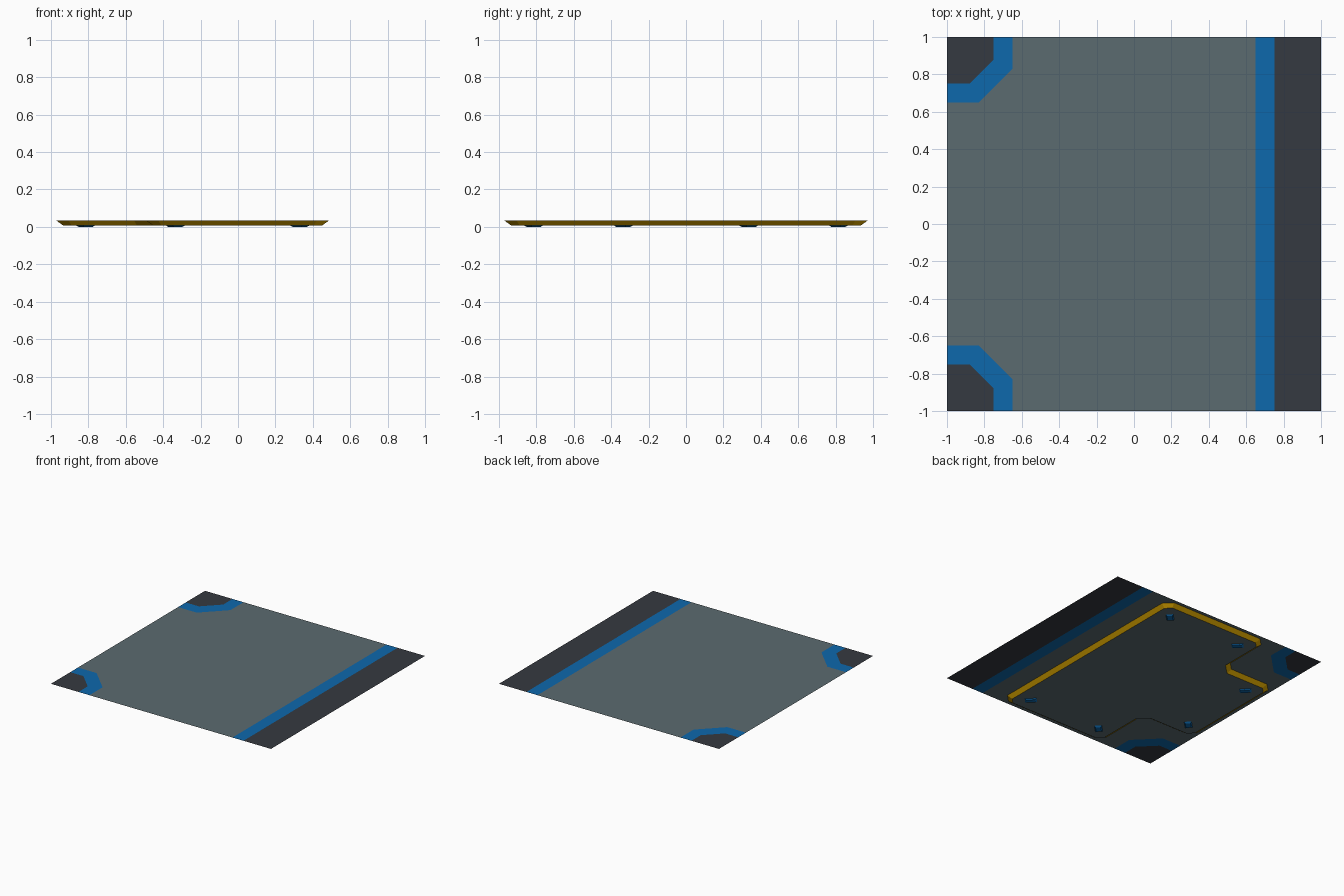
import bpy
from mathutils import Vector, Matrix

if "Cube" in bpy.data.objects:
    bpy.data.objects.remove(bpy.data.objects["Cube"])

TOP, BASE = 0.033, 0.008   # floor sheet height, underside height


def material(name, rgb):
    m = bpy.data.materials.new(name)
    m.diffuse_color = (*rgb, 1)
    m.use_nodes = True
    m.node_tree.nodes["Principled BSDF"].inputs["Base Color"].default_value = m.diffuse_color
    return m


grey = material("slate grey", (0.105, 0.147, 0.162))
dark = material("charcoal", (0.036, 0.041, 0.052))
blue = material("blue", (0.004, 0.138, 0.413))
gold = material("gold", (0.745, 0.40, 0.0))


def make(name, verts, faces, mats):
    me = bpy.data.meshes.new(name)
    me.from_pydata([tuple(v) for v in verts], [], faces)
    for m in mats:
        me.materials.append(m)
    ob = bpy.data.objects.new(name, me)
    bpy.context.collection.objects.link(ob)
    return ob


def plate(name, pts, mat):
    """Flat polygon at floor height, always facing up."""
    ob = make(name, [(x, y, TOP) for x, y in pts], [range(len(pts))], [mat])
    if ob.data.polygons[0].normal.z < 0:
        ob.data.flip_normals()
    return ob


def mirrored(half):
    """Close a half outline (y > 0) with its reflection in y."""
    return half + [(x, -y) for x, y in reversed(half)]


def inset(pts, d):
    """Mitred inward offset of a counter-clockwise outline."""
    out, n = [], len(pts)
    for i in range(n):
        a, b, c = (Vector(pts[(i + k) % n]) for k in (-1, 0, 1))
        e, f = (b - a).normalized(), (c - b).normalized()
        n1, n2 = Vector((-e.y, e.x)), Vector((-f.y, f.x))
        out.append(b + (n1 + n2) * d / (1 + n1.dot(n2)))
    return out


# Floor: main panel
edge = [(-0.65, 1), (-0.65, 0.83), (-0.83, 0.65), (-1, 0.65)]
inner = [(-0.75, 1), (-0.75, 0.88), (-0.88, 0.75), (-1, 0.75)]
plate("floor_panel", mirrored([(0.65, 1)] + edge), grey)

# Floor: right-hand stripe and dark border
plate("side_stripe", mirrored([(0.75, 1), (0.65, 1)]), blue)
plate("side_border", mirrored([(1, 1), (0.75, 1)]), dark)

# Floor: two chamfered corners with blue bands
for side, s in (("back", 1), ("front", -1)):
    plate(side + "_corner_band", [(x, y * s) for x, y in edge + inner[::-1]], blue)
    plate(side + "_corner", [(x, y * s) for x, y in inner + [(-1, 1)]], dark)

# Underbody: notched outline with sloping gold sides and grey underside
outline = mirrored([(0.485, 0.905), (0.42, 0.97), (-0.425, 0.97), (-0.49, 0.905),
                    (-0.49, 0.545), (-0.555, 0.48), (-0.905, 0.48), (-0.97, 0.415)])
n = len(outline)
verts = [(x, y, TOP) for x, y in outline] + [(p.x, p.y, BASE) for p in inset(outline, 0.035)]
faces = [(n + i, n + (i + 1) % n, (i + 1) % n, i) for i in range(n)]
faces.append(list(range(2 * n - 1, n - 1, -1)))
body = make("underbody", verts, faces, [gold, grey])
body.data.polygons[n].material_index = 1

# Feet: small tapered pads turned diagonally
for i, (x, y) in enumerate([(0.33, 0.815), (-0.335, 0.815), (-0.815, 0.335),
                            (-0.815, -0.335), (-0.335, -0.815), (0.33, -0.815)]):
    turn = Matrix.Rotation(0.7853982 * (1 if x * y > 0 else -1), 3, 'Z')
    v = []
    for l, w, z in ((0.033, 0.02, 0), (0.045, 0.028, BASE)):
        for sx, sy in ((-1, -1), (1, -1), (1, 1), (-1, 1)):
            v.append(turn @ Vector((sx * l, sy * w, z)) + Vector((x, y, 0)))
    f = [(3, 2, 1, 0)] + [(k, (k + 1) % 4, 4 + (k + 1) % 4, 4 + k) for k in range(4)]
    make("foot_%d" % (i + 1), v, f, [blue])
